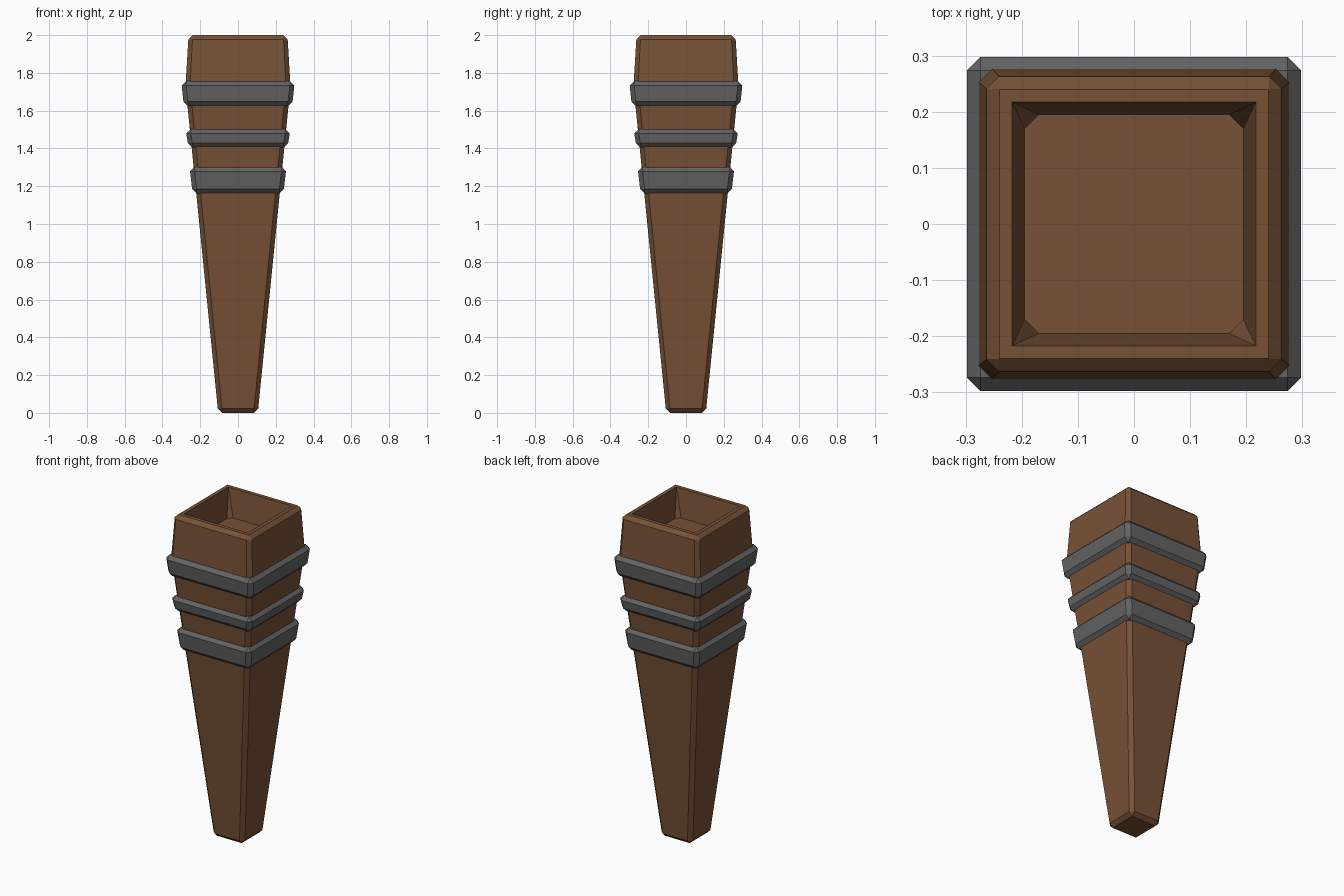
import bpy, bmesh

cube = bpy.data.objects.get("Cube")
if cube:
    bpy.data.objects.remove(cube, do_unlink=True)


def make_material(name, colour):
    mat = bpy.data.materials.new(name)
    mat.use_nodes = True
    mat.diffuse_color = colour
    mat.node_tree.nodes["Principled BSDF"].inputs["Base Color"].default_value = colour
    return mat


wood = make_material("brown wood", (0.185, 0.083, 0.037, 1))
iron = make_material("dark iron", (0.125, 0.125, 0.125, 1))


def square_ring(bm, z, half, cut):
    """Square outline with cut corners; a zero cut doubles the corners for welding."""
    points = []
    for sx, sy in ((1, 1), (-1, 1), (-1, -1), (1, -1)):
        pair = [(sx * half, sy * (half - cut)), (sx * (half - cut), sy * half)]
        points += pair if sx * sy > 0 else pair[::-1]
    return [bm.verts.new((x, y, z)) for x, y in points]


def loft(name, sections, material):
    """Skin a stack of (height, half width, corner cut) sections and cap both ends."""
    bm = bmesh.new()
    rings = [square_ring(bm, *s) for s in sections]
    for low, high in zip(rings, rings[1:]):
        for i in range(8):
            j = (i + 1) % 8
            bm.faces.new((low[i], low[j], high[j], high[i]))
    bm.faces.new(rings[0][::-1])
    bm.faces.new(rings[-1])
    bmesh.ops.remove_doubles(bm, verts=bm.verts[:], dist=0.0005)
    bmesh.ops.recalc_face_normals(bm, faces=bm.faces[:])
    mesh = bpy.data.meshes.new(name)
    bm.to_mesh(mesh)
    bm.free()
    mesh.materials.append(material)
    obj = bpy.data.objects.new(name, mesh)
    bpy.context.collection.objects.link(obj)
    return obj


# Tapered wooden post with a square socket sunk into the top
loft("tapered_post", [
    (0.0, 0.085, 0), (0.022, 0.107, 0.022),
    (1.73, 0.278, 0.024), (1.978, 0.263, 0.022),
    (2.0, 0.24, 0), (2.0, 0.217, 0), (1.83, 0.195, 0.025),
], wood)

# Bevelled iron bands, flaring with the post
bevel = 0.024
for name, bottom, top, low_half, high_half in (
    ("upper_band", 1.624, 1.756, 0.289, 0.298),
    ("middle_band", 1.406, 1.504, 0.266, 0.274),
    ("lower_band", 1.162, 1.303, 0.243, 0.254),
):
    loft(name, [
        (bottom, low_half - bevel, 0), (bottom + bevel, low_half, bevel),
        (top - bevel, high_half, bevel), (top, high_half - bevel, 0),
    ], iron)
